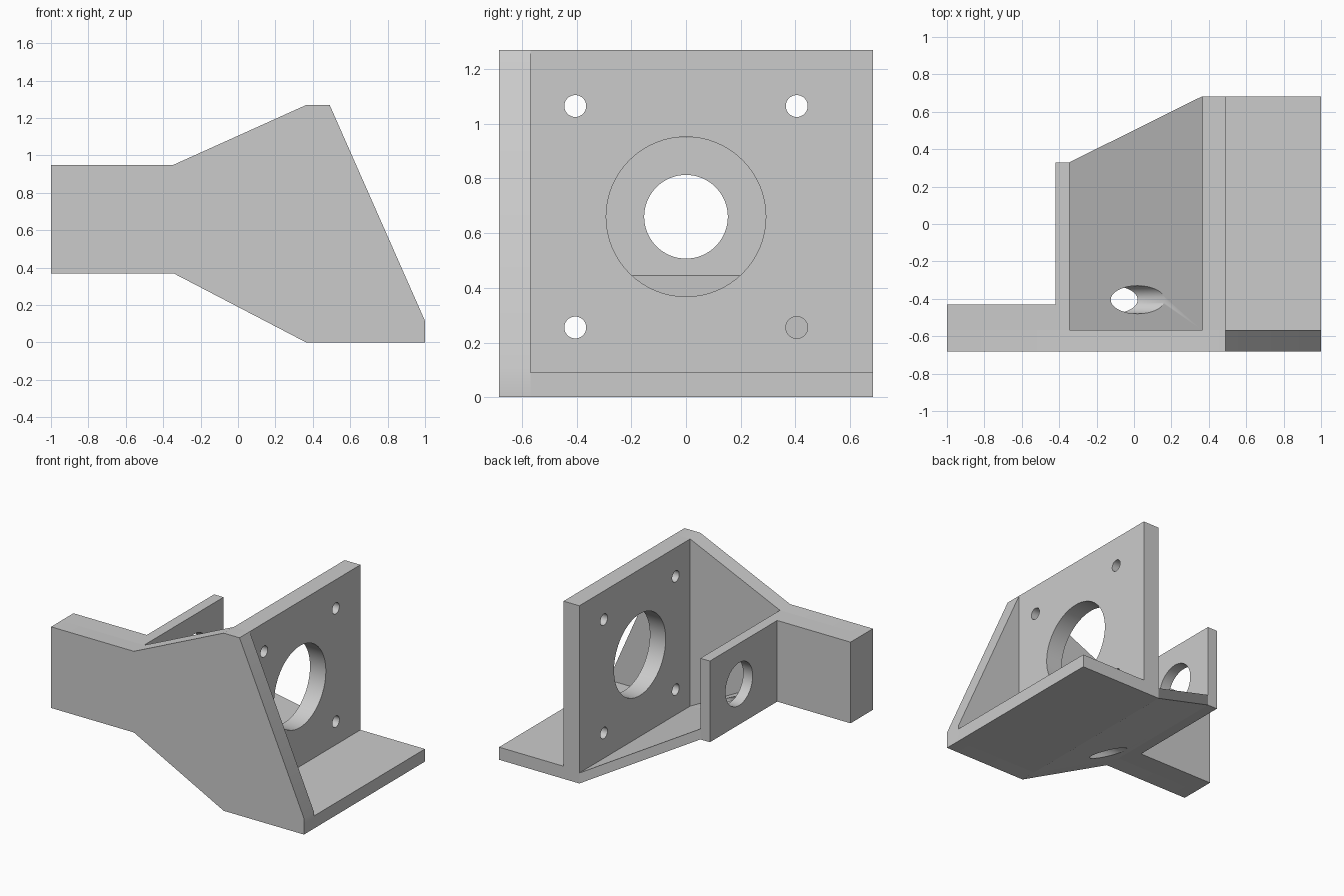
import bpy
import bmesh
import math

cube = bpy.data.objects.get("Cube")
if cube:
    bpy.data.objects.remove(cube, do_unlink=True)

grey = bpy.data.materials.new("plain grey")
grey.use_nodes = True
grey.diffuse_color = (0.6, 0.6, 0.6, 1)
grey.node_tree.nodes["Principled BSDF"].inputs["Base Color"].default_value = (0.6, 0.6, 0.6, 1)

# Shared dimensions
FRONT, INNER, BACK = -0.683, -0.568, 0.683
SMALL_BACK = 0.33
ARM_LOW, ARM_HIGH = 0.37, 0.95
SMALL_X0, SMALL_X1 = -0.42, -0.345
MOTOR_X0, MOTOR_X1 = 0.365, 0.49
TOP, FLOOR, AXIS_Z = 1.27, 0.075, 0.66


def prism(name, outline, near, far):
    """Extrude an x-z outline along y; far holds one depth per corner."""
    bm = bmesh.new()
    a = [bm.verts.new((x, near, z)) for x, z in outline]
    b = [bm.verts.new((x, y, z)) for (x, z), y in zip(outline, far)]
    bm.faces.new(a)
    bm.faces.new(b[::-1])
    n = len(a)
    for i in range(n):
        j = (i + 1) % n
        bm.faces.new((a[j], a[i], b[i], b[j]))
    bmesh.ops.recalc_face_normals(bm, faces=bm.faces)
    mesh = bpy.data.meshes.new(name)
    bm.to_mesh(mesh)
    bm.free()
    obj = bpy.data.objects.new(name, mesh)
    obj.data.materials.append(grey)
    bpy.context.collection.objects.link(obj)
    return obj


def box(name, x0, x1, y0, y1, z0, z1):
    return prism(name, [(x0, z0), (x1, z0), (x1, z1), (x0, z1)], y0, [y1] * 4)


def drill(obj, radius, y, z, x0, x1):
    """Cut a round hole running along x."""
    bpy.ops.mesh.primitive_cylinder_add(
        vertices=64, radius=radius, depth=x1 - x0,
        location=((x0 + x1) / 2, y, z), rotation=(0, math.pi / 2, 0))
    cutter = bpy.context.object
    cutter.hide_render = True
    cutter.data.materials.append(grey)
    mod = obj.modifiers.new("hole", "BOOLEAN")
    mod.operation = "DIFFERENCE"
    mod.solver = "EXACT"
    mod.object = cutter
    select(obj)
    bpy.ops.object.modifier_apply(modifier=mod.name)
    bpy.data.objects.remove(cutter, do_unlink=True)


def select(obj):
    bpy.ops.object.select_all(action="DESELECT")
    obj.select_set(True)
    bpy.context.view_layer.objects.active = obj


# Front side wall with the flared silhouette
wall_outline = [(-1, ARM_LOW), (SMALL_X1, ARM_LOW), (MOTOR_X0, 0), (1, 0), (1, 0.115),
                (MOTOR_X1, TOP), (MOTOR_X0, TOP), (SMALL_X1, ARM_HIGH), (-1, ARM_HIGH)]
side_wall = prism("side_wall", wall_outline, FRONT, [INNER] * len(wall_outline))

# Thick part of the mounting arm
arm = box("mounting_arm", -1, SMALL_X0, INNER, -0.43, ARM_LOW, ARM_HIGH)

# Small bearing plate
small_plate = box("bearing_plate", SMALL_X0, SMALL_X1, INNER, SMALL_BACK, ARM_LOW, ARM_HIGH)
drill(small_plate, 0.153, 0, AXIS_Z, -0.6, -0.2)

# Large motor plate with four screw holes
motor_plate = box("motor_plate", MOTOR_X0, MOTOR_X1, INNER, BACK, 0, TOP)
drill(motor_plate, 0.292, 0, AXIS_Z, 0.2, 0.7)
for sy in (-1, 1):
    for sz in (-1, 1):
        drill(motor_plate, 0.04, sy * 0.405, AXIS_Z + sz * 0.405, 0.2, 0.7)

# Sloped tapering floor with a screwdriver access hole
floor = prism("sloped_floor",
              [(SMALL_X1, ARM_LOW), (MOTOR_X0, 0), (MOTOR_X0, FLOOR), (SMALL_X1, ARM_LOW + FLOOR)],
              INNER, [SMALL_BACK, BACK, BACK, SMALL_BACK])
drill(floor, 0.075, -0.405, AXIS_Z - 0.405, -0.5, 0.3)

# Flat foot
foot = box("foot", MOTOR_X1, 1, INNER, BACK, 0, 0.09)

for part in (side_wall, arm, small_plate, motor_plate, floor, foot):
    select(part)
    bpy.ops.object.shade_smooth_by_angle(angle=math.radians(30))
